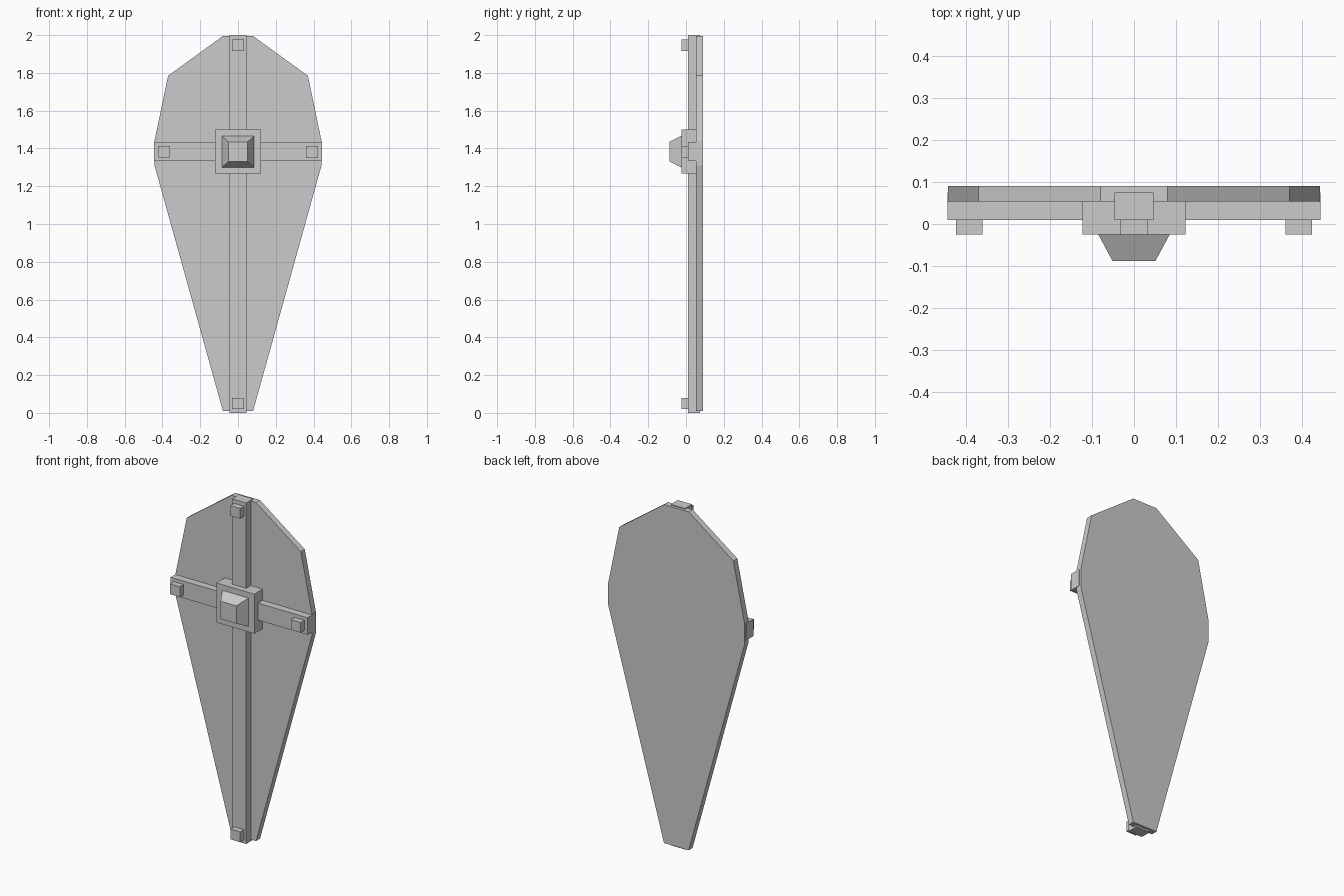
import bpy, bmesh

if "Cube" in bpy.data.objects:
    bpy.data.objects.remove(bpy.data.objects["Cube"])

def mesh_object(name, bm):
    bmesh.ops.recalc_face_normals(bm, faces=bm.faces)
    me = bpy.data.meshes.new(name)
    bm.to_mesh(me)
    bm.free()
    ob = bpy.data.objects.new(name, me)
    bpy.context.collection.objects.link(ob)
    return ob

def loft(name, front, y0, back, y1):
    """Solid between two xz outlines of equal length."""
    bm = bmesh.new()
    a = [bm.verts.new((x, y0, z)) for x, z in front]
    b = [bm.verts.new((x, y1, z)) for x, z in back]
    bm.faces.new(a)
    bm.faces.new(b[::-1])
    n = len(a)
    for i in range(n):
        j = (i + 1) % n
        bm.faces.new((a[i], b[i], b[j], a[j]))
    return mesh_object(name, bm)

def rect(cx, cz, hx, hz):
    return [(cx - hx, cz - hz), (cx + hx, cz - hz), (cx + hx, cz + hz), (cx - hx, cz + hz)]

def box(name, cx, cz, hx, hz, y0, y1):
    r = rect(cx, cz, hx, hz)
    return loft(name, r, y0, r, y1)

CZ = 1.383  # height of the boss and cross bar

# shield board: mirrored half outline
half = [(0.08, 0.01), (0.442, 1.31), (0.442, 1.44), (0.37, 1.785), (0.08, 1.995)]
outline = half + [(-x, z) for x, z in reversed(half)]
loft("shield_board", outline, 0.053, outline, 0.09)

# reinforcing bars
box("vertical_bar", 0, 1.0, 0.046, 1.0, 0.01, 0.075)
box("cross_bar", 0, CZ, 0.444, 0.05, 0.01, 0.075)

# central boss: square plate and tapered block
box("boss_plate", 0, CZ, 0.123, 0.116, -0.025, 0.053)
loft("boss_block", rect(0, CZ, 0.051, 0.052), -0.088, rect(0, CZ, 0.085, 0.083), -0.025)

# studs at the bar ends
for name, x, z in (("stud_top", 0, 1.947), ("stud_bottom", 0, 0.05),
                   ("stud_left", -0.392, CZ), ("stud_right", 0.392, CZ)):
    box(name, x, z, 0.032, 0.03, -0.025, 0.012)
